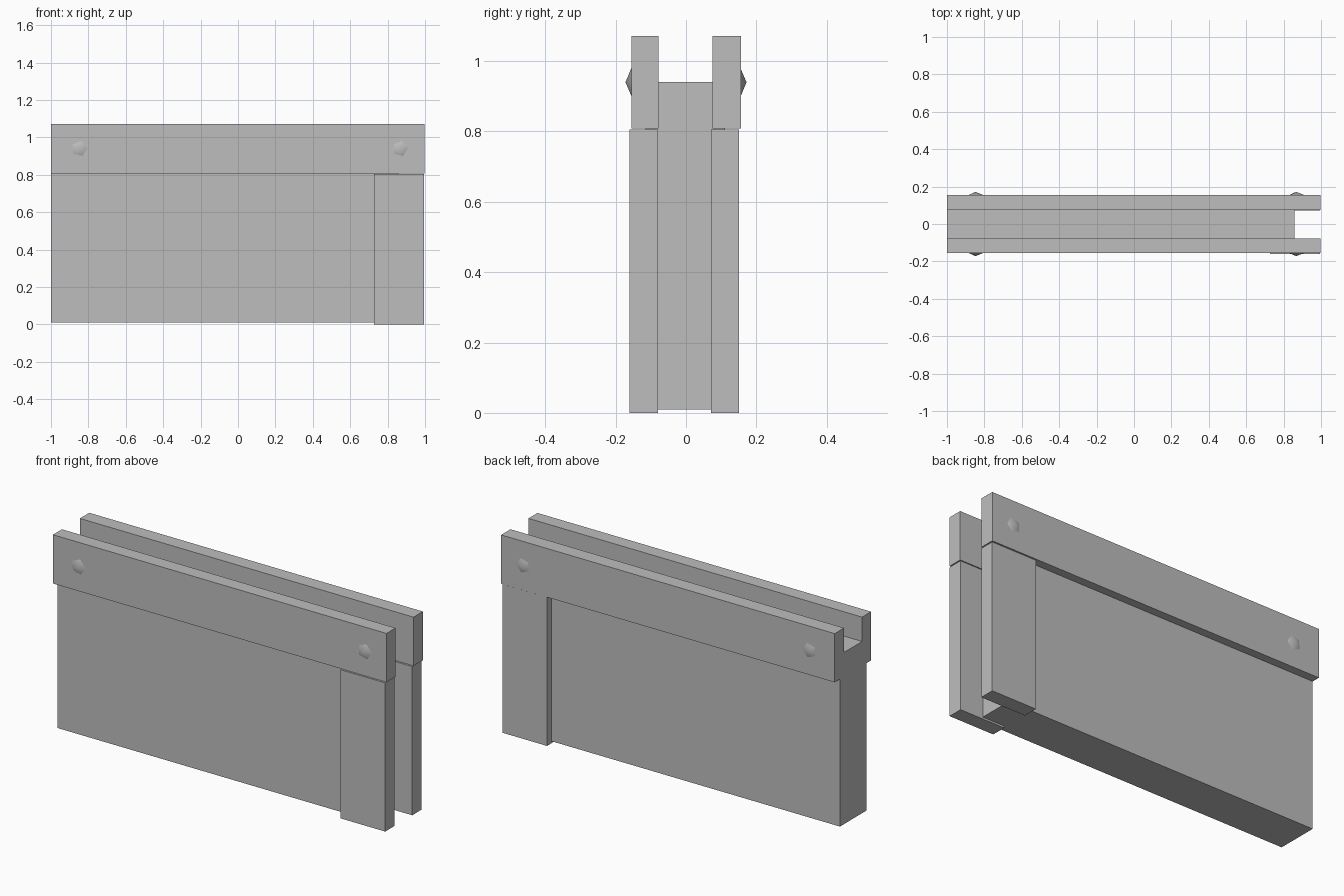
import bpy
import bmesh
from math import pi
from mathutils import Matrix, Vector

cube = bpy.data.objects.get("Cube")
if cube:
    bpy.data.objects.remove(cube, do_unlink=True)

grey = bpy.data.materials.new("plain grey")
grey.use_nodes = True
colour = (0.515, 0.515, 0.515, 1)
grey.diffuse_color = colour
grey.node_tree.nodes["Principled BSDF"].inputs["Base Color"].default_value = colour


def finish(name, bm, smooth=False):
    bmesh.ops.recalc_face_normals(bm, faces=bm.faces)
    for face in bm.faces:
        face.smooth = smooth
    mesh = bpy.data.meshes.new(name)
    bm.to_mesh(mesh)
    bm.free()
    mesh.materials.append(grey)
    obj = bpy.data.objects.new(name, mesh)
    bpy.context.collection.objects.link(obj)


def box(name, low, high):
    low, high = Vector(low), Vector(high)
    bm = bmesh.new()
    bmesh.ops.create_cube(bm, size=1)
    bmesh.ops.scale(bm, vec=high - low, verts=bm.verts)
    bmesh.ops.translate(bm, vec=(low + high) / 2, verts=bm.verts)
    finish(name, bm)


def peg(name, x, y, side):
    # shallow five-sided point facing outwards
    bm = bmesh.new()
    bmesh.ops.create_cone(bm, cap_ends=False, segments=5, radius1=0.045,
                          radius2=0, depth=0.018)
    bmesh.ops.remove_doubles(bm, verts=bm.verts, dist=0.0001)
    turn = Matrix.Rotation(-side * pi / 2, 4, "X") @ Matrix.Rotation(-0.25, 4, "Z")
    bmesh.ops.transform(bm, matrix=Matrix.Translation((x, y, 0.94)) @ turn, verts=bm.verts)
    finish(name, bm, smooth=True)


# Thick wall panel, held between the rails
box("wall_panel", (-1, -0.115, 0.01), (0.858, 0.111, 0.94))

# Paired rails
box("front_rail", (-1, -0.155, 0.808), (0.998, -0.078, 1.072))
box("back_rail", (-1, 0.076, 0.808), (0.998, 0.156, 1.072))

# Paired end posts, both set slightly towards the front
box("front_post", (0.727, -0.16, 0), (0.994, -0.08, 0.805))
box("back_post", (0.727, 0.071, 0), (0.994, 0.151, 0.805))

# Pegs through the rail ends
for label, side in (("front", -1), ("back", 1)):
    for end, x in (("right", -0.848), ("left", 0.867)):
        peg(f"{label}_{end}_peg", x, side * 0.163, side)
